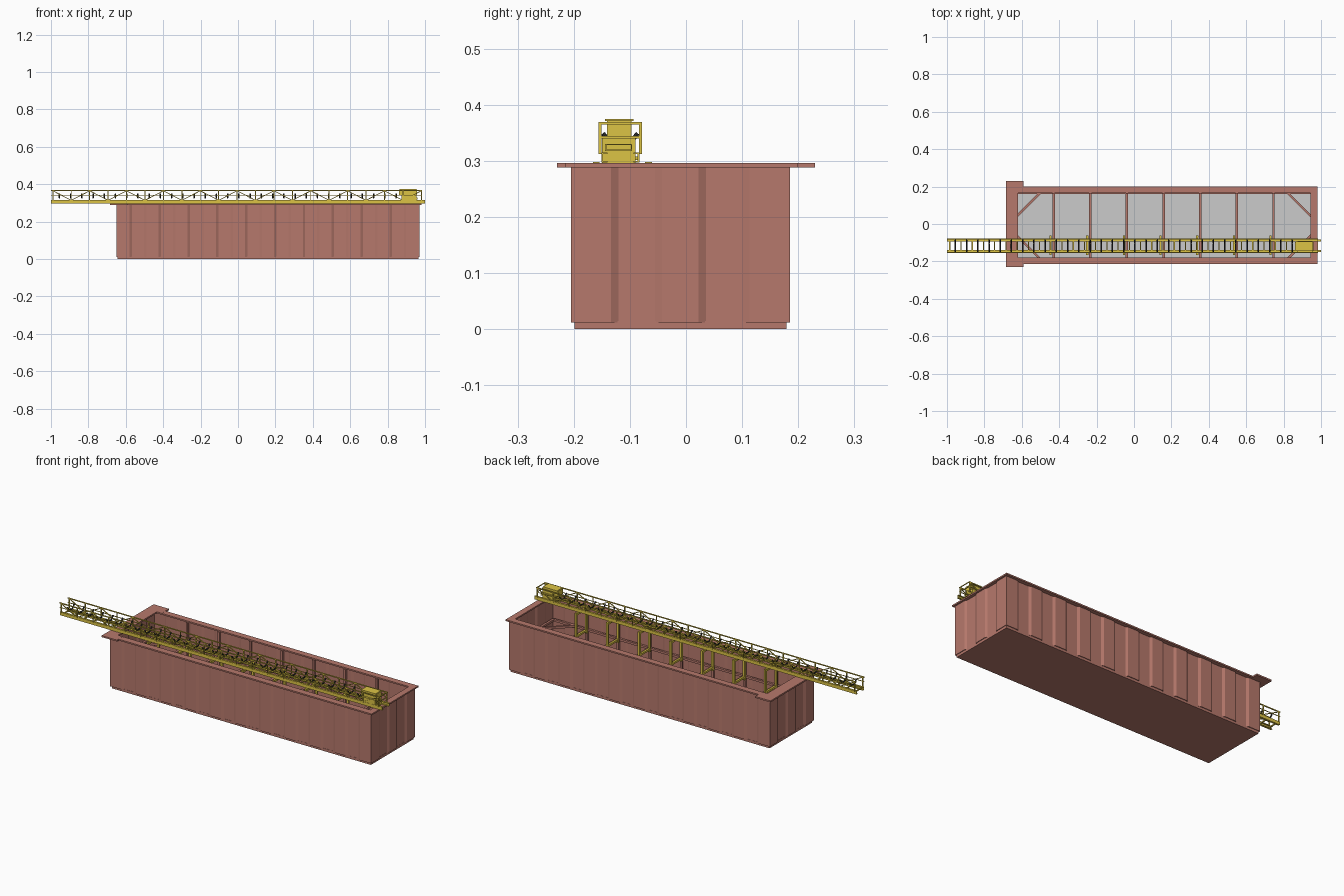
import bpy, bmesh, math
from mathutils import Vector, Matrix

if "Cube" in bpy.data.objects:
    bpy.data.objects.remove(bpy.data.objects["Cube"])


def material(name, rgb):
    m = bpy.data.materials.new(name)
    m.diffuse_color = (*rgb, 1)
    m.use_nodes = True
    m.node_tree.nodes["Principled BSDF"].inputs["Base Color"].default_value = m.diffuse_color
    return m


RED = material("red_paint", (0.47, 0.19, 0.15))
YELLOW = material("yellow_paint", (0.72, 0.55, 0.06))
BLACK = material("black_rubber", (0.03, 0.03, 0.03))


def finish(name, bm, mat=None):
    bmesh.ops.recalc_face_normals(bm, faces=bm.faces)
    me = bpy.data.meshes.new(name)
    bm.to_mesh(me)
    bm.free()
    ob = bpy.data.objects.new(name, me)
    bpy.context.collection.objects.link(ob)
    if mat:
        me.materials.append(mat)
    return ob


def box(bm, x0, x1, y0, y1, z0, z1):
    mat = Matrix.Translation(((x0 + x1) / 2, (y0 + y1) / 2, (z0 + z1) / 2))
    bmesh.ops.create_cube(bm, size=1, matrix=mat @ Matrix.Diagonal((x1 - x0, y1 - y0, z1 - z0, 1)))


def bar(bm, a, b, w, h=None, sides=4):
    """Straight member from a to b, square or round."""
    a, b = Vector(a), Vector(b)
    d = b - a
    rot = d.to_track_quat('Z', 'Y').to_matrix().to_4x4()
    mat = Matrix.Translation((a + b) / 2) @ rot
    if sides == 4:
        bmesh.ops.create_cube(bm, size=1, matrix=mat @ Matrix.Diagonal((w, h or w, d.length, 1)))
    else:
        bmesh.ops.create_cone(bm, cap_ends=True, segments=sides, radius1=w / 2, radius2=w / 2,
                              depth=d.length, matrix=mat)


# Tank extents
X0, X1, Y0, Y1 = -0.65, 0.97, -0.205, 0.185
RIM = 0.288
FRAMES = [-0.43 + 0.196 * i for i in range(7)]

# Corrugated tank walls: flats alternate between outer and inner plane
def corrugated(a, b, n, depth=0.007, slope=0.013):
    a, b = Vector(a), Vector(b)
    d = b - a
    u = d.normalized()
    inward = Vector((-u.y, u.x))
    pitch = d.length / n
    pts = [a]
    for i in range(1, n):
        p = a + u * pitch * i
        before, after = (0, depth) if i % 2 else (depth, 0)
        pts += [p - u * slope / 2 + inward * before, p + u * slope / 2 + inward * after]
    return pts


corners = [(X0, Y0), (X1, Y0), (X1, Y1), (X0, Y1)]
loop = []
for i, n in enumerate((21, 5, 21, 5)):
    loop += corrugated(corners[i], corners[(i + 1) % 4], n)
bm = bmesh.new()
low = [bm.verts.new((p.x, p.y, 0.012)) for p in loop]
top = [bm.verts.new((p.x, p.y, RIM)) for p in loop]
for i in range(len(loop)):
    j = (i + 1) % len(loop)
    bm.faces.new((low[i], low[j], top[j], top[i]))
walls = finish("tank_walls", bm, RED)
mod = walls.modifiers.new("thickness", 'SOLIDIFY')
mod.thickness = 0.004
mod.offset = -1

# Base skid and inner floor
bm = bmesh.new()
box(bm, X0 + 0.006, X1 - 0.006, Y0 + 0.006, Y1 - 0.006, 0, 0.015)
finish("tank_base", bm, RED)
bm = bmesh.new()
box(bm, X0 + 0.013, X1 - 0.013, Y0 + 0.013, Y1 - 0.013, 0.015, 0.018)
finish("tank_floor", bm)

# Top rim and wide end flange with return tabs
bm = bmesh.new()
box(bm, X0, 0.98, -0.215, -0.178, RIM, 0.296)
box(bm, X0, 0.98, 0.165, 0.20, RIM, 0.296)
box(bm, 0.945, 0.98, -0.178, 0.165, RIM, 0.296)
finish("tank_rim", bm, RED)
bm = bmesh.new()
box(bm, -0.685, -0.62, -0.23, 0.23, RIM, 0.2965)
for y0, y1 in ((-0.23, -0.178), (0.165, 0.23)):
    box(bm, -0.62, -0.59, y0, y1, RIM, 0.2965)
finish("end_flange", bm, RED)

# Inner bracing: waist rails, posts, cross beams, corner diagonals
bm = bmesh.new()
ZB = 0.155
yi0, yi1, xi0, xi1 = -0.186, 0.166, -0.632, 0.952
for y in (yi0, yi1):
    bar(bm, (xi0, y, ZB), (xi1, y, ZB), 0.012)
    for x in FRAMES:
        bar(bm, (x, y, 0.015), (x, y, RIM), 0.012)
for x, s in ((xi0, 1), (xi1, -1)):
    bar(bm, (x, yi0, ZB), (x, yi1, ZB), 0.012)
    for y, t in ((yi0, 1), (yi1, -1)):
        bar(bm, (x, y + t * 0.13, ZB), (x + s * 0.13, y, ZB), 0.012)
for x in FRAMES:
    bar(bm, (x, yi0, ZB), (x, yi1, ZB), 0.013)
finish("inner_bracing", bm, RED)

# Conveyor support frames standing on the cross beams
bm = bmesh.new()
for x in FRAMES:
    xs = x - 0.016
    for y in (-0.16, -0.067):
        bar(bm, (xs, y, 0.15), (xs, y, 0.298), 0.012)
    for z in (0.166, 0.29):
        bar(bm, (xs, -0.166, z), (xs, -0.061, z), 0.011)
finish("conveyor_supports", bm, YELLOW)

# Conveyor lower beams (channels) and top rails
YL, YR, YC = -0.151, -0.083, -0.117
bm = bmesh.new()
for y, s in ((YL, 1), (YR, -1)):
    box(bm, -1, 1, min(y, y + s * 0.003), max(y, y + s * 0.003), 0.297, 0.315)
    for z in (0.297, 0.312):
        box(bm, -1, 1, min(y, y + s * 0.011), max(y, y + s * 0.011), z, z + 0.003)
finish("conveyor_beams", bm, YELLOW)

# Side lattice: top rail, mid rail, posts and zigzag diagonals
bm = bmesh.new()
STEP = 0.0985
for y in (YL - 0.002, YR + 0.002):
    bar(bm, (-1, y, 0.367), (0.985, y, 0.367), 0.005)
    bar(bm, (-1, y, 0.342), (0.985, y, 0.342), 0.003)
    for i in range(21):
        x = -0.99 + STEP * i
        bar(bm, (x, y, 0.312), (x, y, 0.367), 0.005)
        if i < 20:
            za, zb = (0.314, 0.365) if i % 2 else (0.365, 0.314)
            bar(bm, (x, y, za), (x + STEP, y, zb), 0.004)
for z in (0.367, 0.342):
    bar(bm, (0.983, YL - 0.002, z), (0.983, YR + 0.002, z), 0.004)
finish("side_lattice", bm, YELLOW)

# Cross ties between the beams
bm = bmesh.new()
for i in range(33):
    x = -0.985 + 0.06 * i
    bar(bm, (x, YL, 0.305), (x, YR, 0.305), 0.006)
finish("cross_ties", bm, YELLOW)

# Troughed idler rollers: flat centre and two raised wings
bm = bmesh.new()
for i in range(31):
    x = -0.955 + 0.06 * i
    if 0.85 < x:
        continue
    bar(bm, (x, YC - 0.014, 0.328), (x, YC + 0.014, 0.328), 0.008, sides=8)
    for s in (-1, 1):
        bar(bm, (x, YC + s * 0.015, 0.329), (x, YC + s * 0.031, 0.349), 0.008, sides=8)
finish("idler_rollers", bm, BLACK)

# Drive head: lower housing, hood and front slot frame
bm = bmesh.new()
box(bm, 0.875, 0.955, -0.15, -0.09, 0.296, 0.342)
box(bm, 0.862, 0.958, -0.141, -0.097, 0.342, 0.372)
box(bm, 0.866, 0.954, -0.144, -0.094, 0.371, 0.375)
for z in (0.318, 0.328):
    box(bm, 0.955, 0.959, -0.144, -0.096, z, z + 0.002)
for y in (-0.144, -0.098):
    box(bm, 0.955, 0.959, y, y + 0.002, 0.318, 0.33)
finish("drive_head", bm, YELLOW)
